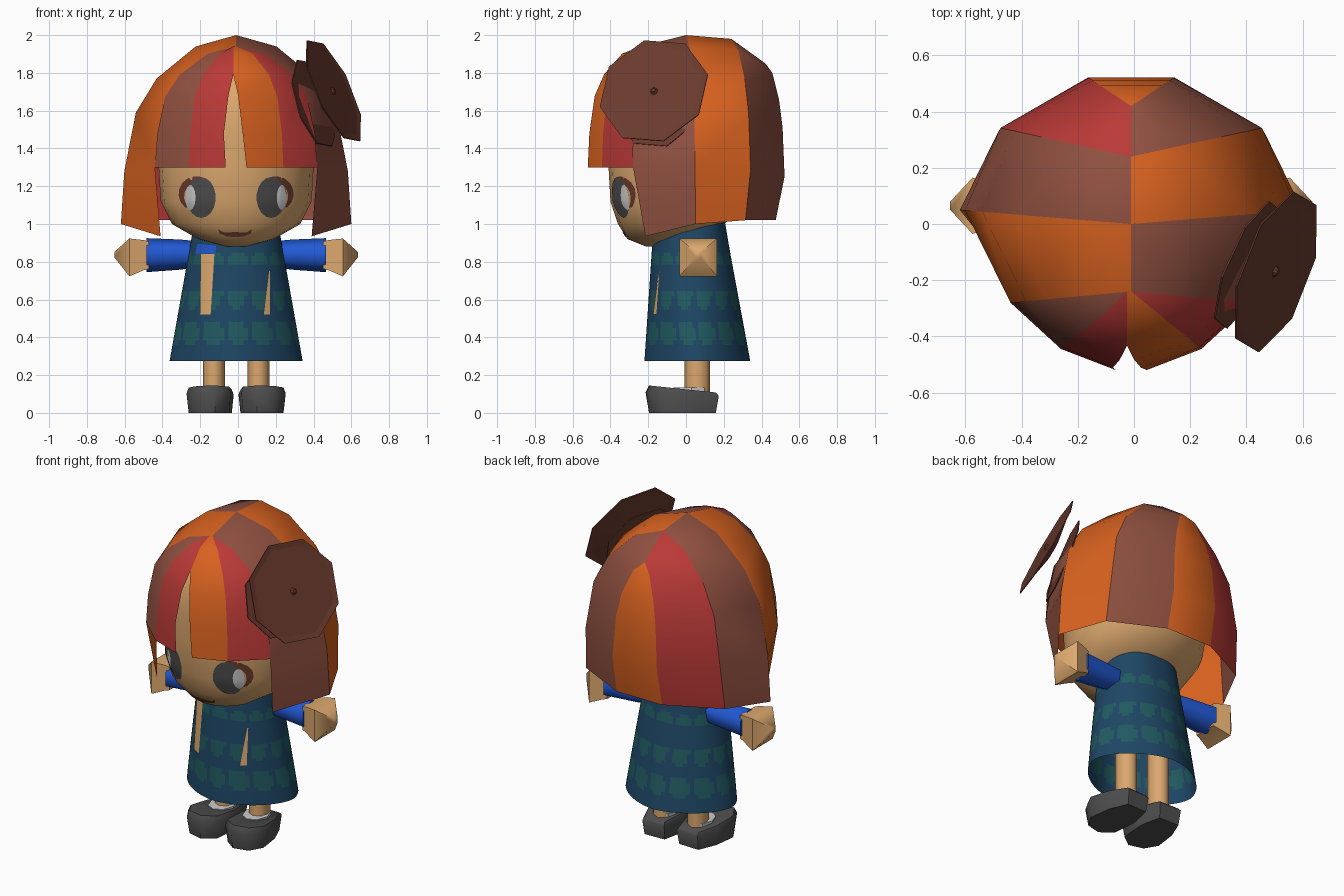
import bpy, bmesh, math
from mathutils import Vector
from mathutils.bvhtree import BVHTree

if "Cube" in bpy.data.objects:
    bpy.data.objects.remove(bpy.data.objects["Cube"])

CX = -0.01  # mirror line of the body


def material(name, rgb):
    m = bpy.data.materials.new(name)
    m.diffuse_color = (*rgb, 1)
    m.use_nodes = True
    m.node_tree.nodes["Principled BSDF"].inputs["Base Color"].default_value = m.diffuse_color
    return m


ORANGE = material("orange_hair", (.68, .12, .014))
BROWN = material("brown_hair", (.28, .082, .052))
RED = material("red_hair", (.49, .042, .038))
PETAL = material("dark_brown", (.145, .043, .027))
SKIN = material("skin", (.71, .39, .155))
BLUE = material("blue_sleeve", (.015, .098, .65))
NAVY = material("navy_dress", (.013, .062, .13))
TEAL = material("teal_pattern", (.015, .104, .118))
GREY = material("dark_grey", (.075, .075, .075))
WHITE = material("white", (.6, .6, .6))


def make(name, verts, faces, mats, idx=None, angle=40, merge=True):
    me = bpy.data.meshes.new(name)
    me.from_pydata([tuple(v) for v in verts], [], faces)
    for m in mats:
        me.materials.append(m)
    if idx:
        for p, i in zip(me.polygons, idx):
            p.material_index = i
    bm = bmesh.new()
    bm.from_mesh(me)
    if merge:
        bmesh.ops.remove_doubles(bm, verts=bm.verts, dist=.0005)
        bmesh.ops.recalc_face_normals(bm, faces=bm.faces)
    bm.to_mesh(me)
    bm.free()
    ob = bpy.data.objects.new(name, me)
    bpy.context.collection.objects.link(ob)
    bpy.ops.object.select_all(action='DESELECT')
    ob.select_set(True)
    bpy.context.view_layer.objects.active = ob
    bpy.ops.object.shade_smooth_by_angle(angle=math.radians(angle))
    return ob


def loft(name, rings, mats, rule=None, caps=(True, True), angle=40):
    n = len(rings[0])
    verts = [v for r in rings for v in r]
    faces, idx = [], []
    for j in range(len(rings) - 1):
        for i in range(n):
            k = (i + 1) % n
            faces.append((j*n+i, j*n+k, (j+1)*n+k, (j+1)*n+i))
            idx.append(rule(j, i) if rule else 0)
    if caps[0]:
        faces.append(tuple(range(n))[::-1])
    if caps[1]:
        faces.append(tuple(range((len(rings)-1)*n, len(rings)*n)))
    idx += [0] * (len(faces) - len(idx))
    return make(name, verts, faces, mats, idx, angle)


def oval(n, cx, cy, z, rx, ry, e=1.0, turn=0):
    out = []
    for i in range(n):
        a = 2*math.pi*(i+turn)/n
        c, s = math.cos(a), math.sin(a)
        out.append((cx + rx*math.copysign(abs(c)**e, c), cy + ry*math.copysign(abs(s)**e, s), z))
    return out


def surface(ob):
    return BVHTree.FromPolygons([v.co.copy() for v in ob.data.vertices],
                                [tuple(p.vertices) for p in ob.data.polygons])


def plate(name, tree, a, b, mat, lift=.004, steps=4):
    """Thin painted patch between two (x, z) lines, laid on the front of a surface."""
    verts, faces, w = [], [], steps + 1
    for p, q in zip(a, b):
        for s in range(w):
            x, z = (p[k] + (q[k]-p[k])*s/steps for k in (0, 1))
            hit = tree.ray_cast(Vector((x, -2, z)), Vector((0, 1, 0)))[0]
            verts.append((x, (hit.y if hit else -.2) - lift, z))
    for r in range(len(a) - 1):
        for s in range(steps):
            i = r*w + s
            f = (i, i+1, i+w+1, i+w)
            u, v = (Vector(verts[f[k]]) - Vector(verts[f[0]]) for k in (2, 3))
            faces.append(f if u.cross(v).y < 0 else f[::-1])
    return make(name, verts, faces, [mat], merge=False)


def arc(cx, cz, rx, rz, a0, a1, n=9):
    return [(cx + rx*math.cos(math.radians(a0+(a1-a0)*i/n)),
             cz + rz*math.sin(math.radians(a0+(a1-a0)*i/n))) for i in range(n+1)]


# Head: egg whose chin sits forward
head_rows = [(.88, -.17, .05, .04), (.92, -.14, .2, .17), (1.0, -.08, .34, .28),
             (1.12, -.02, .4, .38), (1.3, 0, .41, .41), (1.5, 0, .395, .415),
             (1.68, 0, .33, .4), (1.8, 0, .24, .32), (1.88, 0, .1, .12)]
head = loft("head", [oval(20, CX, cy, z, rx, ry) for z, cy, rx, ry in head_rows], [SKIN], angle=60)
face = surface(head)

# Eyes and mouth
for s, side in ((-1, "left"), (1, "right")):
    def place(pts):
        return [(CX + s*x, z) for x, z in pts]
    plate(side + "_lash", face, place(arc(.21, 1.16, .095, .093, 150, -50)),
          place(arc(.198, 1.145, .078, .08, 150, -50)), PETAL, .003)
    plate(side + "_iris", face, place(arc(.185, 1.14, .077, .108, 90, 270)),
          place(arc(.185, 1.14, .077, .108, 90, -90)), GREY, .005)
    plate(side + "_eye_white", face, place(arc(.243, 1.14, .028, .066, 90, 270)),
          place(arc(.243, 1.14, .025, .066, 90, -90)), WHITE, .007)
plate("mouth", face, [(-.105, .972), (-.075, .955), (-.015, .957), (.045, .955), (.075, .972)],
      [(-.098, .95), (-.06, .934), (-.015, .93), (.03, .934), (.068, .95)], PETAL)

# Hair: striped strips running from the parting to the rim
F, T = (0, .35, .69, .87, .97, 1), (0, .06, .23, .41, .72, 1)


def column(start, end, tuck=0):
    pts = [[start[0] + (end[0]-start[0])*f, start[1] + (end[1]-start[1])*f,
            start[2] + (end[2]-start[2])*t] for f, t in zip(F, T)]
    pts[-1][1] -= tuck
    return pts


def hair_side(s):
    def mx(x):
        return CX + s*x
    crown = [((CX, .42, 1.85), (mx(.158), .525, 1.02), .05), ((CX, .24, 1.98), (mx(.48), .345, 1.02), .03),
             ((CX, 0, 2), (mx(.61), .05, 1.0), 0)]
    fringe = [((CX, -.24, 1.94), (mx(x), y, 1.3), 0) for x, y in ((.43, -.28), (.25, -.445), (.055, -.52))]
    crown, fringe = [column(*c) for c in crown], [column(*c) for c in fringe]
    # The side lock follows the fringe edge, then hangs lower
    f = fringe[0]
    crown.append(f[:4] + [f[5], [mx(.4), -.215, .935]])
    for p in fringe[2][:3]:
        p[0] = CX - .015
    fringe[2][3][0] = CX - .015 + s*.026
    fringe[2][4][0] = CX - .015 + s*.05
    return crown, fringe


(cl, fl), (cr, fr) = hair_side(-1), hair_side(1)
strips = [(cl[0], cr[0], 0), (cl[0], cl[1], 2), (cl[1], cl[2], 1), (cl[2], cl[3], 0), (fl[0], fl[1], 1),
          (fl[1], fl[2], 2), (cr[0], cr[1], 1), (cr[1], cr[2], 0), (cr[2], cr[3], 1),
          (fr[0], fr[1], 2), (fr[1], fr[2], 0)]
verts, faces, idx = [], [], []
for a, b, colour in strips:
    for j in range(5):
        quad = [a[j], b[j], b[j+1], a[j+1]]
        if quad[0] == quad[1]:
            quad.pop(0)
        faces.append(tuple(range(len(verts), len(verts) + len(quad))))
        verts += quad
        idx.append(colour)
make("hair", verts, faces, [ORANGE, BROWN, RED], idx, angle=35)

# Flower: dished octagon with a small nub, and a second petal layer behind


def flower_layer(name, centre, normal, rings):
    q = Vector(normal).to_track_quat('Z', 'Y')
    loft(name, [[Vector(centre) + q @ Vector(p) for p in oval(8, 0, 0, h, r, r, turn=.4)]
                for r, h in rings], [PETAL], angle=15)


flower_layer("flower_front", (.505, -.17, 1.705), (.87, -.31, .40),
             [(.305, -.003), (.305, .003), (.22, -.012), (.07, -.04), (.035, -.02), (.01, .01)])
flower_layer("flower_back", (.405, -.145, 1.64), (.87, -.38, .28), [(.25, -.003), (.25, .003)])

# Dress: flared shell with rows of teal patches
N = 84
levels = [.275, .36, .385, .45, .48, .545, .565, .62, .645, .785, .80, .83, .85, .95, 1.0]
rows = {1: (2, 4), 2: (1, 5), 3: (1, 4), 5: (2, 3), 6: (1, 4), 7: (1, 5), 9: (1, 5), 10: (1, 5), 11: (2, 4)}


def dress_ring(z):
    t = (z - .275) / .675
    r = oval(N, CX, .06 - .04*t, z, .352 - .12*t, .28 - .085*t, 1.17 - .3*t)
    return [(x, y, z + max(0, t-.9)*.5*(y-.02)) for x, y, z in r]


def dress_rule(j, i):
    lo, hi = rows.get(j, (9, 0))
    return int(lo <= i % 6 <= hi)


dress = loft("dress", [dress_ring(z) for z in levels], [NAVY, TEAL], dress_rule, (False, True), 50)
cloth = surface(dress)
plate("left_sash", cloth, [(-.195, .84), (-.2, .52)], [(-.125, .84), (-.145, .52)], SKIN, .006)
plate("right_sash", cloth, [(.17, .75), (.17, .52)], [(.165, .75), (.137, .52)], SKIN, .006)
plate("collar_lining", cloth, [(-.215, .895), (-.225, .845)], [(-.115, .885), (-.12, .845)], BLUE, .006)

# Limbs and shoes
for s, side in ((-1, "left"), (1, "right")):
    def across(x, rz, ry, z, turn=.5, n=6):
        return [(CX + s*x, .065 + p[0], z + p[1]) for p in oval(n, 0, 0, 0, ry, rz, turn=turn)]

    def block(x, h, z):
        return across(x, h*1.414, h*1.414, z, n=4)
    loft(side + "_sleeve", [across(.16, .065, .07, .84), across(.3, .08, .085, .838),
                            across(.475, .09, .1, .835)], [BLUE], angle=70)
    loft(side + "_hand", [block(.46, .072, .835), block(.49, .08, .835),
                          block(.565, .1, .823), block(.645, .014, .838)], [SKIN], angle=50)
    lx = CX + s*.118
    loft(side + "_leg", [oval(8, lx, .06, z, .058, .068) for z in (.08, .55)], [SKIN], angle=60)

    # Shoe outline with a blunt pointed toe, slightly wider on the outside
    outline = [(-.085, .165), (.06, .17), (.11, .05), (.13, -.1), (.08, -.185), (-.02, -.21), (-.1, -.15), (-.115, .02)]

    def sole(k, z0, z1):
        return [(CX + s*(.13 + x*k), y*k, z0 + (z1-z0)*(.17-y)/.38) for x, y in outline]
    loft(side + "_shoe", [sole(.93, 0, 0), sole(1.02, .09, .108), sole(.93, .108, .145)], [GREY], angle=50)
    loft(side + "_sock", [oval(8, lx, .03, z, .075, .095) for z in (.11, .134)], [WHITE], angle=30)
